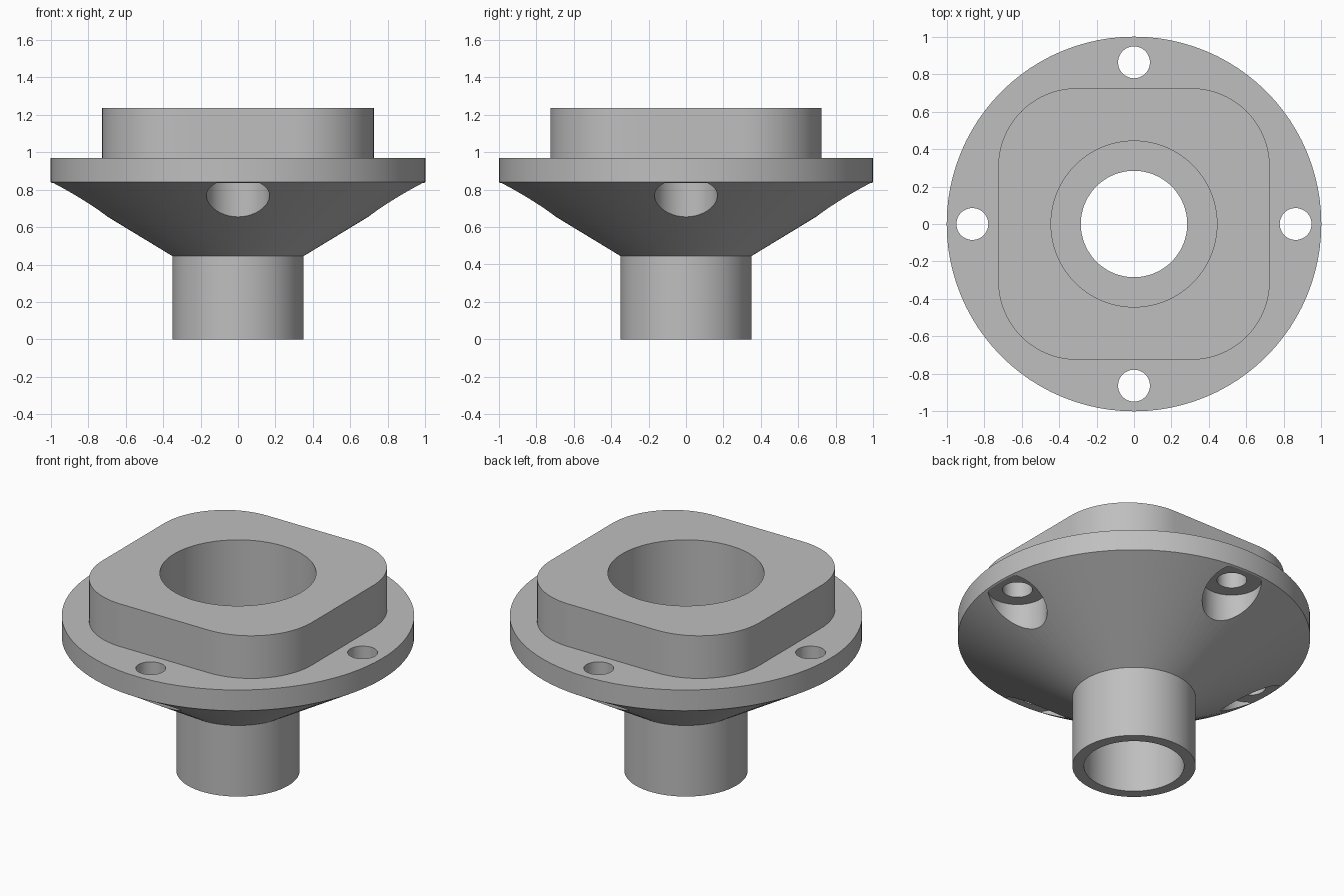
import bpy, bmesh, math

if "Cube" in bpy.data.objects:
    bpy.data.objects.remove(bpy.data.objects["Cube"])

SEG = 96
grey = bpy.data.materials.new("plain grey")
grey.diffuse_color = (0.52, 0.52, 0.52, 1)
grey.use_nodes = True
grey.node_tree.nodes["Principled BSDF"].inputs["Base Color"].default_value = grey.diffuse_color


def make_object(name, bm):
    bmesh.ops.recalc_face_normals(bm, faces=bm.faces)
    mesh = bpy.data.meshes.new(name)
    bm.to_mesh(mesh)
    bm.free()
    mesh.materials.append(grey)
    obj = bpy.data.objects.new(name, mesh)
    bpy.context.collection.objects.link(obj)
    return obj


def lathe(name, profile, centre=(0, 0), segments=SEG):
    """Solid of revolution from (radius, z) pairs, capped at both ends."""
    bm = bmesh.new()
    rings = []
    for r, z in profile:
        rings.append([bm.verts.new((centre[0] + r * math.cos(2 * math.pi * i / segments),
                                    centre[1] + r * math.sin(2 * math.pi * i / segments), z))
                      for i in range(segments)])
    for low, high in zip(rings, rings[1:]):
        for i in range(segments):
            j = (i + 1) % segments
            bm.faces.new((low[i], low[j], high[j], high[i]))
    bm.faces.new(rings[0])
    bm.faces.new(rings[-1])
    return make_object(name, bm)


def rounded_square(name, half, radius, z0, z1, steps=20):
    """Square prism with rounded vertical corners."""
    bm = bmesh.new()
    verts = []
    inner = half - radius
    for k, (sx, sy) in enumerate(((1, 1), (-1, 1), (-1, -1), (1, -1))):
        for i in range(steps + 1):
            a = math.pi / 2 * (k + i / steps)
            verts.append(bm.verts.new((sx * inner + radius * math.cos(a),
                                       sy * inner + radius * math.sin(a), z0)))
    base = bm.faces.new(verts)
    top = bmesh.ops.extrude_face_region(bm, geom=[base], use_keep_orig=True)
    moved = [g for g in top["geom"] if isinstance(g, bmesh.types.BMVert)]
    bmesh.ops.translate(bm, verts=moved, vec=(0, 0, z1 - z0))
    return make_object(name, bm)


def combine(target, tool, operation):
    mod = target.modifiers.new(tool.name, 'BOOLEAN')
    mod.operation = operation
    mod.solver = 'EXACT'
    mod.object = tool
    bpy.context.view_layer.objects.active = target
    bpy.ops.object.modifier_apply(modifier=mod.name)
    bpy.data.objects.remove(tool)


# Neck, cone and round flange
body = lathe("flanged_hub", [(0.35, 0), (0.35, 0.445), (1.0, 0.84), (1.0, 0.97)])

# Rounded square boss on the flange, sunk slightly for a clean join
combine(body, rounded_square("square_boss", 0.725, 0.42, 0.92, 1.237), 'UNION')

# Stepped centre bore: narrow through the neck, wide from the top
combine(body, lathe("centre_bore", [(0.284, -0.1), (0.284, 0.65),
                                    (0.443, 0.65), (0.443, 1.4)]), 'DIFFERENCE')

# Four bolt holes with wider pockets cut into the cone below
for k in range(4):
    a = k * math.pi / 2
    centre = (0.863 * math.cos(a), 0.863 * math.sin(a))
    combine(body, lathe("bolt_hole", [(0.168, 0.3), (0.168, 0.835),
                                      (0.085, 0.835), (0.085, 1.1)], centre, 48), 'DIFFERENCE')

# Smooth round walls, crisp edges
bpy.ops.object.select_all(action='DESELECT')
body.select_set(True)
bpy.context.view_layer.objects.active = body
bpy.ops.object.shade_smooth_by_angle(angle=math.radians(25))
